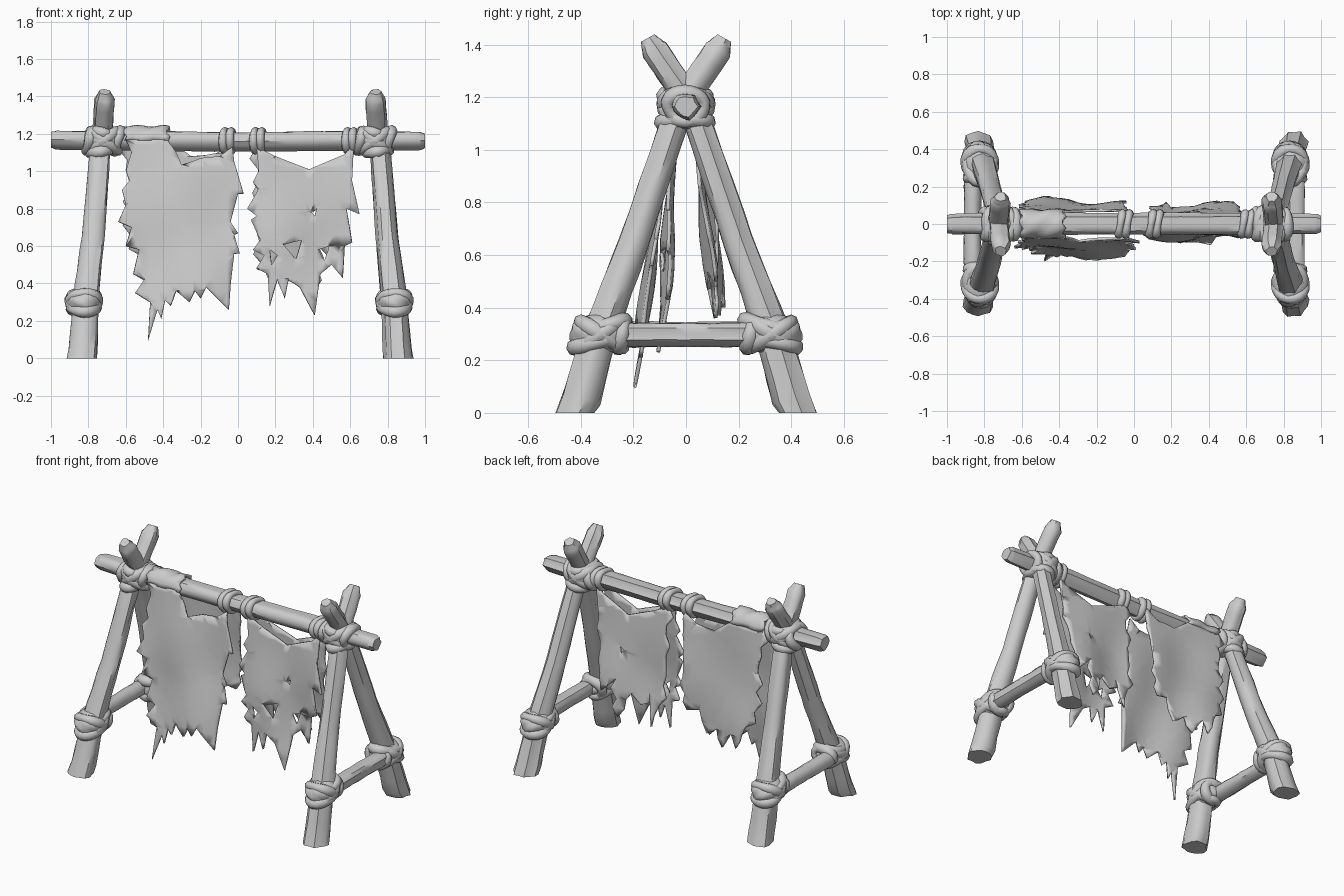
import bpy
import bmesh
import math
import random
from mathutils import Vector

random.seed(4)
cube = bpy.data.objects.get("Cube")
if cube:
    bpy.data.objects.remove(cube, do_unlink=True)

grey = bpy.data.materials.new("plain_grey")
grey.use_nodes = True
COLOUR = (0.6, 0.6, 0.6, 1)
grey.diffuse_color = COLOUR
grey.node_tree.nodes["Principled BSDF"].inputs["Base Color"].default_value = COLOUR

BEAM_Z = 1.165
SHIFT = 0.012


def add_object(name, data):
    data.materials.append(grey)
    obj = bpy.data.objects.new(name, data)
    bpy.context.scene.collection.objects.link(obj)
    return obj


def mesh_object(name, bm, angle=45):
    bmesh.ops.recalc_face_normals(bm, faces=bm.faces)
    mesh = bpy.data.meshes.new(name)
    bm.to_mesh(mesh)
    bm.free()
    mesh.shade_smooth()
    mesh.set_sharp_from_angle(angle=math.radians(angle))
    return add_object(name, mesh)


def pole(name, path, radii, sides=14, steps=4, floor=False):
    """Rough wooden pole along a path, with lengthwise grooves and worn tips."""
    bm = bmesh.new()
    groove = [random.choice((0.88, 0.98, 1.03, 1.06)) for _ in range(sides)]
    pts = [Vector(p) for p in path]
    centres, sizes = [], []
    for i in range(len(pts) - 1):
        for k in range(steps):
            centres.append(pts[i].lerp(pts[i + 1], k / steps))
            sizes.append(radii[i] + (radii[i + 1] - radii[i]) * k / steps)
    centres.append(pts[-1])
    sizes.append(radii[-1])
    last = len(centres) - 1
    rings = []
    for i, c in enumerate(centres):
        t = (centres[min(i + 1, last)] - centres[max(i - 1, 0)]).normalized()
        ref = Vector((0, 0, 1)) if abs(t.z) < 0.5 else Vector((1, 0, 0))
        u = t.cross(ref).normalized()
        w = t.cross(u)
        ring = []
        for s in range(sides):
            a = math.tau * s / sides
            r = sizes[i] * groove[s] * random.uniform(0.95, 1.04)
            p = c + (u * math.cos(a) + w * math.sin(a)) * r
            if floor:
                p.z = max(p.z, 0)
            ring.append(bm.verts.new(p))
        rings.append(ring)
    for a, b in zip(rings, rings[1:]):
        for s in range(sides):
            n = (s + 1) % sides
            bm.faces.new((a[s], a[n], b[n], b[s]))
    for ring in (rings[0], rings[-1]):
        bm.faces.new(ring)
    return mesh_object(name, bm)


def ropes(name, loops, thickness):
    """Closed rope loops; each is centre, two half-axis vectors."""
    curve = bpy.data.curves.new(name, "CURVE")
    curve.dimensions = "3D"
    curve.bevel_depth = thickness
    curve.bevel_resolution = 2
    count = 20
    for centre, a, b in loops:
        spline = curve.splines.new("POLY")
        spline.points.add(count - 1)
        spline.use_cyclic_u = True
        for i, point in enumerate(spline.points):
            t = math.tau * i / count
            wobble = 1 + 0.05 * math.sin(3 * t)
            p = Vector(centre) + (Vector(a) * math.cos(t) + Vector(b) * math.sin(t)) * wobble
            point.co = (*p, 1)
            point.radius = 1 + 0.15 * math.sin(2 * t + len(curve.splines))
        spline.use_smooth = True
    return add_object(name, curve)


def knot(name, centre, size):
    """Lumpy filling under a rope binding."""
    bm = bmesh.new()
    bmesh.ops.create_icosphere(bm, subdivisions=3, radius=1)
    for v in bm.verts:
        v.co *= 1 + 0.06 * math.sin(5 * v.co.x + 7 * v.co.z) * math.cos(4 * v.co.y)
        v.co = Vector(centre) + Vector(v.co[i] * size[i] for i in range(3))
    return mesh_object(name, bm)


def tear(edge):
    """Adds ragged teeth between the points of an edge."""
    out = []
    for a, b in zip(edge, edge[1:]):
        a, b = Vector(a), Vector(b)
        n = max(1, round((b - a).length / 0.06))
        side = Vector(((b - a).y, (a - b).x)).normalized()
        for k in range(n):
            depth = random.uniform(-0.01, 0.05) if k % 2 else 0
            out.append(tuple(a.lerp(b, k / n) + side * depth))
    return out + [edge[-1]]


def cloth(name, outline, side, near, slope, holes=()):
    """Torn hanging sheet cut from an x-z outline, then rippled in y."""
    bm = bmesh.new()
    for loop in (outline, *holes):
        verts = [bm.verts.new((x, 0, z)) for x, z in loop]
        for a, b in zip(verts, verts[1:] + verts[:1]):
            bm.edges.new((a, b))
    bmesh.ops.triangle_fill(bm, edges=bm.edges[:], use_beauty=True, normal=(0, -1, 0))
    for axis in ((1, 0, 0), (0, 0, 1)):
        for k in range(-12, 24):
            bmesh.ops.bisect_plane(bm, geom=bm.verts[:] + bm.edges[:] + bm.faces[:],
                                   plane_co=Vector(axis) * k * 0.06, plane_no=axis)
    for v in bm.verts:
        drop = max(0, BEAM_Z - v.co.z)
        ripple = math.sin(13 * v.co.x + 3 * v.co.z) + 0.5 * math.sin(9 * v.co.z - 7 * v.co.x)
        v.co.y = side * (near + slope * drop) + 0.016 * ripple * min(1, drop * 2)
    obj = mesh_object(name, bm, 60)
    mod = obj.modifiers.new("thickness", "SOLIDIFY")
    mod.thickness = 0.014
    mod.offset = 0
    return obj


# Trestles: crossed legs, lower bar and bindings at each end
for sx, end in ((-1, "right"), (1, "left")):
    for sy, where in ((-1, "front"), (1, "back")):
        path = [(sx * x + SHIFT, sy * y, z) for x, y, z in (
            (0.845, 0.425, -0.03), (0.825, 0.33, 0.3), (0.785, 0.2, 0.65),
            (0.75, 0.055, 1.08), (0.735, -0.01, 1.22), (0.725, -0.12, 1.38),
            (0.725, -0.145, 1.425))]
        pole(f"{end}_{where}_leg", path,
             (0.078, 0.068, 0.059, 0.054, 0.053, 0.053, 0.03), floor=True)
        c = Vector((sx * 0.83 + SHIFT / 2, sy * 0.325, 0.3))
        knot(f"{end}_{where}_lower_knot", c, (0.095, 0.118, 0.078))
        ropes(f"{end}_{where}_lower_binding", [
            (c, (0.07, 0, 0), (0, 0.08 * d, 0.05)) for d in (-1, 1)] + [
            (c - Vector((0, sy * 0.08, 0)), (0.062, 0, 0), (0, 0.012, 0.05))] + [
            (c + Vector((0, -sy * o / 3, o)), (0.07, 0, 0), (0, 0.083, -0.02 * sy))
            for o in (-0.03, 0.03)], 0.03)
    pole(f"{end}_lower_bar", [(sx * 0.865, y, 0.3) for y in (-0.38, -0.2, 0, 0.2, 0.38)],
         (0.04, 0.05, 0.048, 0.05, 0.04))
    top = Vector((sx * 0.725 + SHIFT / 2, 0, BEAM_Z))
    knot(f"{end}_top_knot", top, (0.1, 0.108, 0.083))
    ropes(f"{end}_top_binding", [
        (top, (0, 0.08, 0), (0.075 * d, 0, 0.055)) for d in (-1, 1)] + [
        (top + Vector((o, 0, 0)), (0, 0.068, 0), (0.015, 0, 0.053))
        for o in (-0.075, 0.075)] + [
        (top + Vector((sx * 0.015, 0, -0.06)), (0.06, 0, 0.01), (0, 0.085, 0)),
        (top + Vector((0, 0, 0.04)), (0.05, 0, -0.01), (0, 0.08, 0))], 0.029)

# Top beam
pole("top_beam", [(x, 0, BEAM_Z + dz) for x, dz in (
    (-1, 0.005), (-0.97, 0.005), (-0.5, 0), (0, -0.005), (0.5, 0), (0.97, 0), (1, 0))],
     (0.046, 0.053, 0.058, 0.055, 0.058, 0.053, 0.042))

# Rope ties that hold the cloth corners
for name, xs in (("middle_right_tie", (-0.072, -0.035)), ("middle_left_tie", (0.092, 0.128)),
                 ("outer_left_tie", (0.585, 0.62))):
    ropes(name, [((x, 0, BEAM_Z), (0.01, 0.056, 0), (0, 0, 0.056)) for x in xs], 0.021)

# Right-hand cloth, slung over the beam
big_edge = [(-.6, 1.17), (-.57, 1.1), (-.6, 1), (-.58, .95), (-.62, .9), (-.6, .82), (-.64, .73),
            (-.57, .7), (-.6, .6), (-.53, .58), (-.56, .45), (-.5, .42), (-.55, .35), (-.47, .3),
            (-.48, .1), (-.43, .26), (-.41, .21), (-.39, .31), (-.36, .28), (-.33, .36),
            (-.26, .3), (-.23, .36), (-.2, .32), (-.17, .38), (-.05, .26), (-.04, .4), (-.02, .56),
            (.01, .56), (-.02, .66), (0, .67), (-.04, .73), (0, .88), (.03, .88), (-.02, 1.05)]
big_top = [(-.03, 1.13), (-.1, 1.08), (-.2, 1.07), (-.3, 1.03), (-.33, 1.1), (-.38, 1.17)]
cloth("large_cloth_front", big_edge + big_top, -1, 0.07, 0.115)
back_edge = [(-.6, 1.17), (-.58, .9), (-.57, .65), (-.5, .5), (-.46, .4), (-.42, .48), (-.35, .37),
             (-.3, .47), (-.22, .42), (-.17, .56), (-.09, .54), (-.06, .75), (-.05, .95), (-.03, 1.1)]
back_top = [(-.04, 1.14), (-.12, 1.09), (-.25, 1.08), (-.37, 1.17)]
cloth("large_cloth_back", tear(back_edge) + back_top, 1, 0.065, 0.075)

# Fold of the large cloth over the beam
bm = bmesh.new()
rows = []
for i in range(9):
    x = -0.605 + 0.23 * i / 8
    rows.append([])
    for k in range(11):
        a = math.pi * k / 10
        r = 0.078 + 0.005 * math.sin(5 * i + k)
        rows[-1].append(bm.verts.new((x + 0.012 * math.sin(2 * k), -r * math.cos(a),
                                      BEAM_Z + r * math.sin(a))))
for a, b in zip(rows, rows[1:]):
    for k in range(10):
        bm.faces.new((a[k], a[k + 1], b[k + 1], b[k]))
fold = mesh_object("large_cloth_fold", bm, 60)
fold.modifiers.new("thickness", "SOLIDIFY").thickness = 0.014

# Left-hand cloth, tied at its corners
small_edge = [(.1, 1.13), (.11, 1), (.08, .94), (.11, .9), (.05, .8), (.1, .76), (.07, .74),
              (.12, .63), (.08, .58), (.14, .55), (.1, .48), (.16, .45), (.17, .28), (.21, .42),
              (.25, .32), (.27, .42), (.33, .38), (.41, .23), (.44, .45), (.5, .5), (.56, .43),
              (.57, .6), (.61, .62), (.58, .8), (.65, .77), (.61, .95)]
small_top = [(.62, 1.15), (.57, 1.09), (.45, 1.04), (.38, 1.01), (.2, 1.08)]
holes = [[(.17, .58), (.21, .55), (.18, .5)], [(.24, .61), (.34, .63), (.31, .53)],
         [(.43, .58), (.49, .6), (.46, .52)], [(.39, .78), (.42, .8), (.41, .76)]]
cloth("small_cloth_front", small_edge + small_top, -1, 0.035, 0.065, holes)
small_back = [(.1, 1.13), (.11, .95), (.1, .75), (.13, .5), (.17, .36), (.21, .56), (.26, .47),
              (.31, .6), (.41, .36), (.43, .6), (.53, .5), (.57, .8), (.6, 1)]
cloth("small_cloth_back", tear(small_back) + small_top, 1, 0.035, 0.09, holes[3:])
